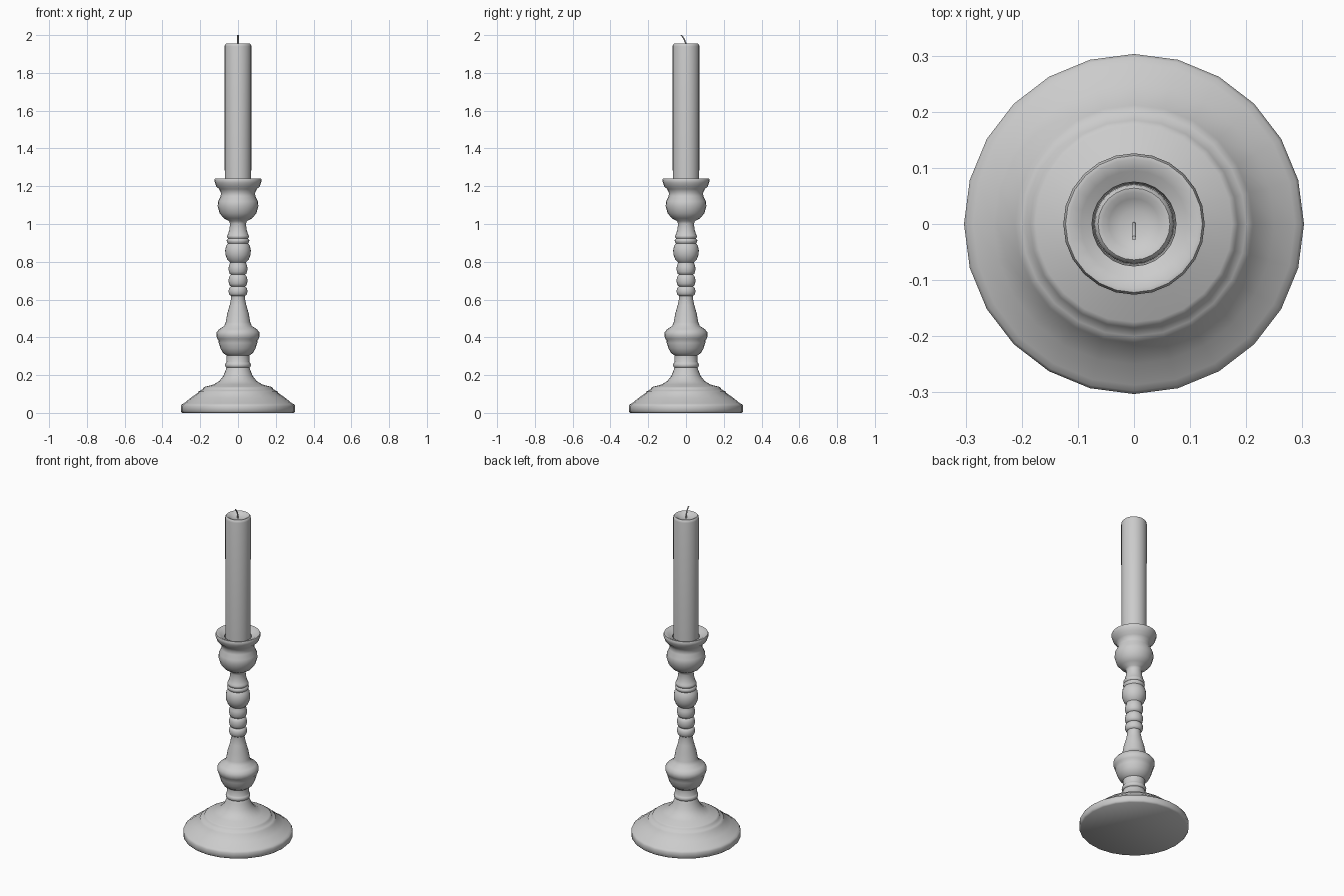
import bpy, bmesh, math


def finish(name, bm, angle):
    bmesh.ops.recalc_face_normals(bm, faces=bm.faces)
    me = bpy.data.meshes.new(name)
    bm.to_mesh(me)
    bm.free()
    ob = bpy.data.objects.new(name, me)
    bpy.context.collection.objects.link(ob)
    bpy.ops.object.select_all(action='DESELECT')
    bpy.context.view_layer.objects.active = ob
    ob.select_set(True)
    bpy.ops.object.shade_smooth_by_angle(angle=math.radians(angle))
    return ob


def skin_rings(bm, rings):
    for a, b in zip(rings, rings[1:]):
        n = len(a)
        for i in range(n):
            bm.faces.new((a[i], a[(i + 1) % n], b[(i + 1) % n], b[i]))
    bm.faces.new(rings[0][::-1])
    bm.faces.new(rings[-1])


def turned(name, profile, sides=24, angle=50):
    """Lathe a list of (radius, height) points around z, capping both ends."""
    bm = bmesh.new()
    rings = [[bm.verts.new((r * math.cos(2 * math.pi * i / sides),
                            r * math.sin(2 * math.pi * i / sides), z))
              for i in range(sides)] for r, z in profile]
    skin_rings(bm, rings)
    return finish(name, bm, angle)


def bead(z, half, r_edge, r_mid):
    """Rounded bead section for a turned profile."""
    return [(r_edge + (r_mid - r_edge) * math.sqrt(max(0, 1 - t * t)), z + half * t)
            for t in (-1, -0.85, -0.5, 0, 0.5, 0.85)]


# Foot, turned stem and socket cup as one lathed body
foot = [(0.295, 0), (0.303, 0.008), (0.303, 0.036), (0.298, 0.045), (0.287, 0.05),
        (0.25, 0.08), (0.213, 0.106), (0.211, 0.112), (0.2, 0.118), (0.187, 0.126),
        (0.185, 0.132), (0.175, 0.138), (0.13, 0.15), (0.1, 0.168), (0.078, 0.195),
        (0.066, 0.225), (0.061, 0.238)]
lower_knop = bead(0.253, 0.013, 0.06, 0.068) + [
    (0.06, 0.27), (0.061, 0.305), (0.08, 0.318), (0.093, 0.342), (0.102, 0.37),
    (0.104, 0.386), (0.11, 0.393), (0.115, 0.41), (0.113, 0.427), (0.1, 0.443),
    (0.073, 0.46), (0.065, 0.48), (0.057, 0.525), (0.044, 0.57), (0.037, 0.605), (0.038, 0.618)]
beads = (bead(0.644, 0.024, 0.038, 0.05) + bead(0.7, 0.03, 0.037, 0.05)
         + bead(0.763, 0.031, 0.037, 0.05))
upper_knop = [(0.043, 0.797), (0.056, 0.81), (0.066, 0.836), (0.068, 0.86), (0.063, 0.885),
              (0.054, 0.898), (0.059, 0.905), (0.06, 0.915), (0.053, 0.923), (0.058, 0.93),
              (0.058, 0.938), (0.053, 0.945), (0.046, 0.97), (0.042, 1.0)]
cup = [(0.047, 1.016), (0.075, 1.03), (0.097, 1.057), (0.108, 1.095), (0.105, 1.12),
       (0.092, 1.147), (0.09, 1.165), (0.1, 1.185), (0.116, 1.2), (0.122, 1.218),
       (0.126, 1.23), (0.122, 1.24), (0.115, 1.241), (0.095, 1.23), (0.075, 1.22), (0.072, 1.19)]
turned("candlestick_body", foot + lower_knop + beads + upper_knop + cup)

# Candle with a shallow melted hollow on top
turned("candle", [(0.07, 1.17), (0.071, 1.94), (0.069, 1.95), (0.064, 1.955), (0.056, 1.954),
                  (0.045, 1.945), (0.025, 1.938), (0.006, 1.936)])

# Bent wick leaning to the front
bm = bmesh.new()
path = [(0, 1.93), (-0.001, 1.955), (-0.008, 1.975), (-0.017, 1.99), (-0.025, 2.0)]
skin_rings(bm, [[bm.verts.new((0.004 * math.cos(math.pi * i / 4),
                               y + 0.004 * math.sin(math.pi * i / 4), z))
                 for i in range(8)] for y, z in path])
finish("wick", bm, 50)
